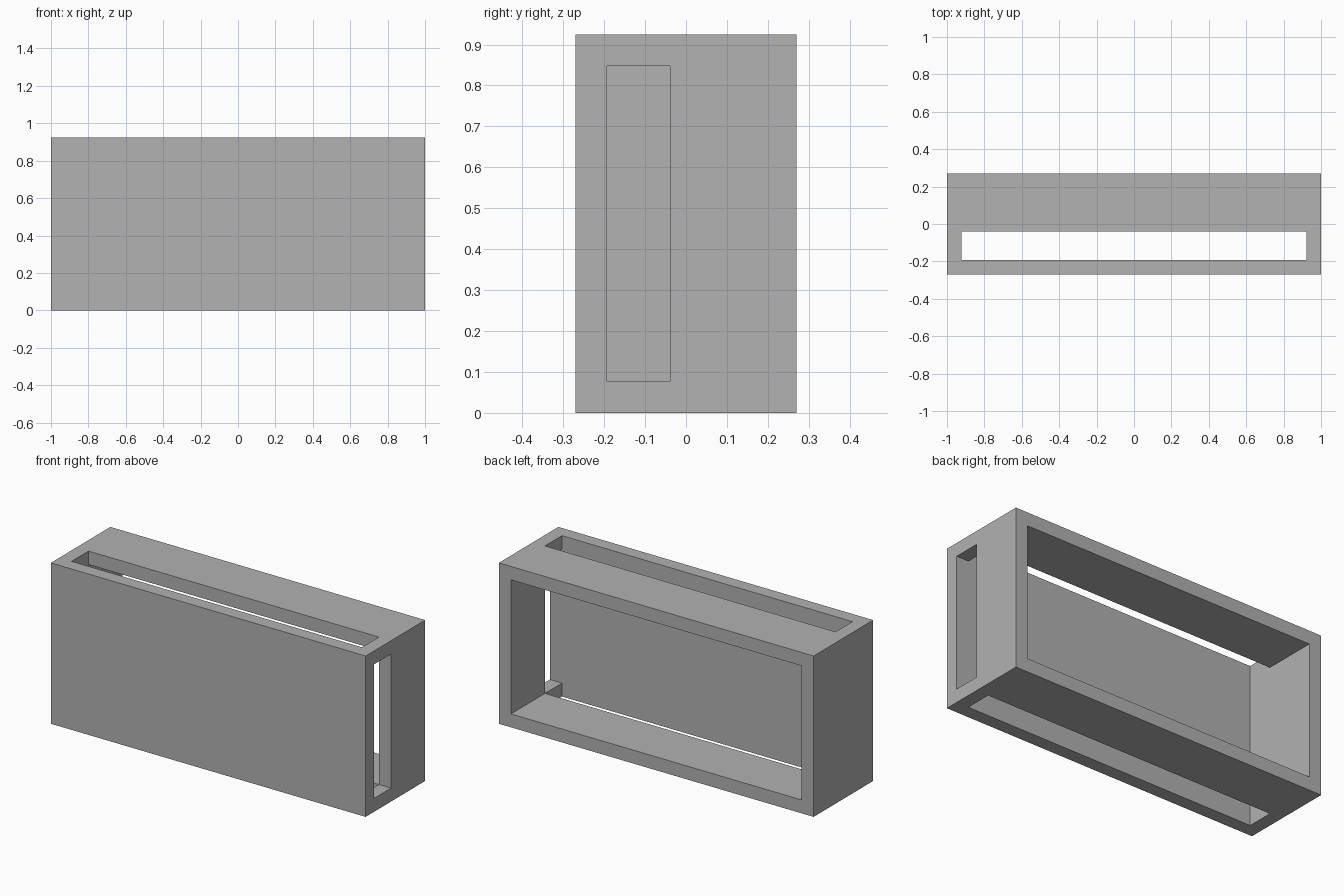
import bpy

if "Cube" in bpy.data.objects:
    bpy.data.objects.remove(bpy.data.objects["Cube"])

W, D, H, T = 1.0, 0.27, 0.924, 0.077   # half width, half depth, height, wall
SLOT = (-D + T, -0.039)                # slots lie just behind the front panel
OVER = 0.2                             # how far cutters overshoot

grey = bpy.data.materials.new("plain grey")
grey.use_nodes = True
grey.diffuse_color = (0.445, 0.445, 0.445, 1)
grey.node_tree.nodes["Principled BSDF"].inputs["Base Color"].default_value = grey.diffuse_color


def box(name, xs, ys, zs):
    """Box spanning the given x, y and z ranges."""
    bpy.ops.mesh.primitive_cube_add(size=1)
    ob = bpy.context.object
    ob.name = name
    for v in ob.data.vertices:
        v.co = [r[0] if c < 0 else r[1] for c, r in zip(v.co, (xs, ys, zs))]
    ob.data.materials.append(grey)
    return ob


def cut(target, name, xs, ys, zs):
    """Subtract a box from the target and discard the cutter."""
    cutter = box(name, xs, ys, zs)
    cutter.hide_render = True
    mod = target.modifiers.new(name, "BOOLEAN")
    mod.operation, mod.solver, mod.object = "DIFFERENCE", "EXACT", cutter
    bpy.context.view_layer.objects.active = target
    bpy.ops.object.modifier_apply(modifier=mod.name)
    bpy.data.objects.remove(cutter)


inner_x, inner_z = (-W + T, W - T), (T, H - T)

# Outer casing, hollow and open at the back
casing = box("open_casing", (-W, W), (-D, D), (0, H))
cut(casing, "cavity", inner_x, (-D + T, D + OVER), inner_z)

# Long slot through the top and bottom walls
cut(casing, "top_bottom_slot", inner_x, SLOT, (-OVER, H + OVER))

# Upright slot through the left end only; the other end stays solid
cut(casing, "side_slot", (0, W + OVER), SLOT, inner_z)
